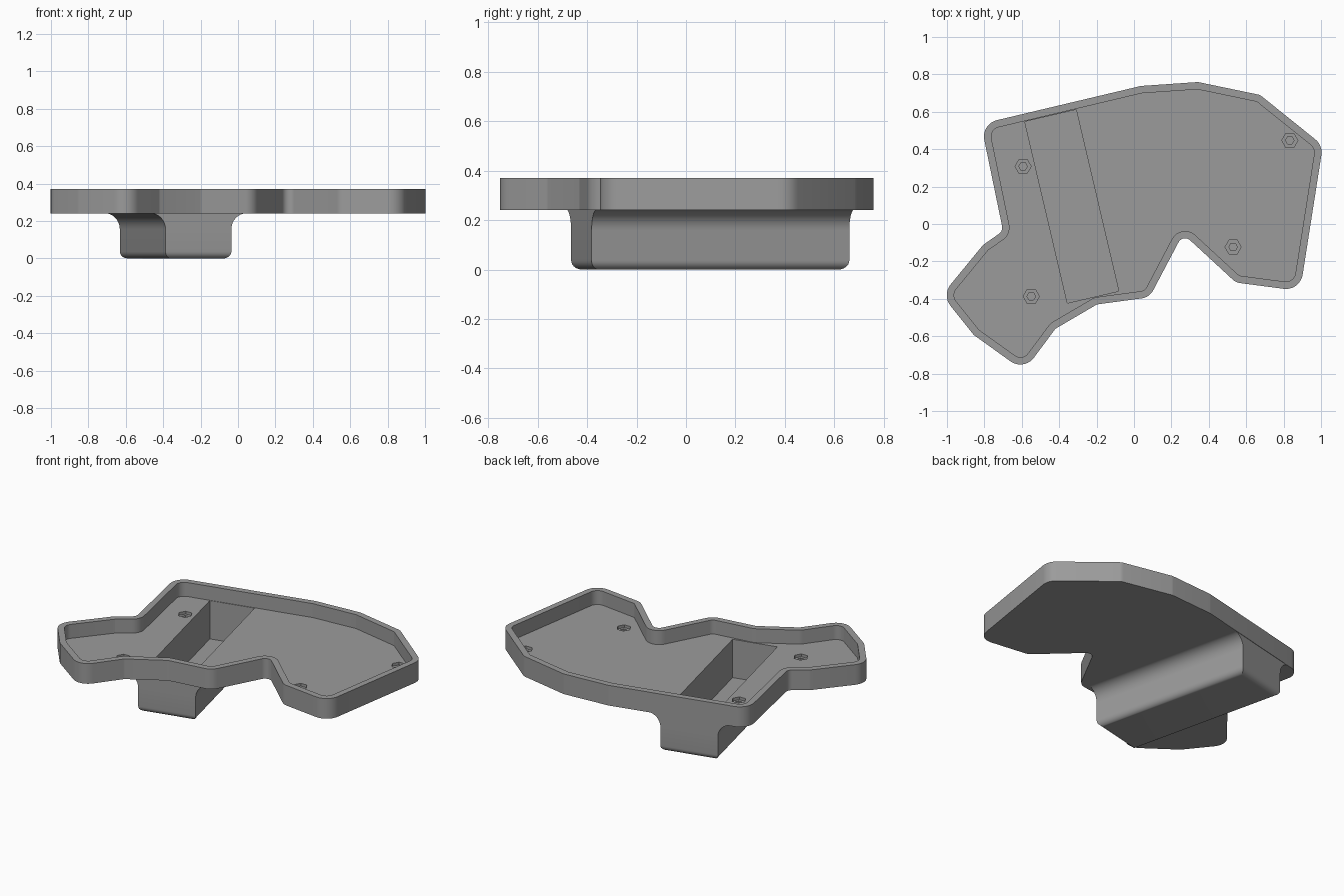
import bpy, bmesh, math
from mathutils import Vector

if "Cube" in bpy.data.objects:
    bpy.data.objects.remove(bpy.data.objects["Cube"])

grey = bpy.data.materials.new("plain grey")
grey.diffuse_color = (0.33, 0.33, 0.33, 1)
grey.use_nodes = True
grey.node_tree.nodes["Principled BSDF"].inputs["Base Color"].default_value = grey.diffuse_color

# Tray outline: sharp corner x, y and the outer corner radius (clockwise)
OUTLINE = [(-.818, .535, .09), (.037, .738, .03), (.342, .759, .03), (.674, .69, .05),
           (1.01, .42, .09), (.888, -.358, .09), (.545, -.313, .07), (.262, -.052, .04),
           (.083, -.392, .08), (-.198, -.43, .03), (-.42, -.56, .03), (-.588, -.786, .09),
           (-.856, -.594, .03), (-1.027, -.38, .09), (-.807, -.112, .04), (-.70, -.037, .04)]
WALL = 0.039
RIM_Z, BASE_Z, FLOOR_Z = 0.37, 0.24, 0.28


def rounded_outline(inset):
    """Inset the outline by mitring, then round every corner with an arc."""
    pts = [Vector(p[:2]) for p in reversed(OUTLINE)]
    radii = [p[2] for p in reversed(OUTLINE)]
    n, out = len(pts), []
    corners = []
    for i, p in enumerate(pts):
        a, b = (p - pts[i - 1]).normalized(), (pts[(i + 1) % n] - p).normalized()
        na, nb = Vector((-a.y, a.x)), Vector((-b.y, b.x))
        corners.append((p + (na + nb) * inset / (1 + na.dot(nb)), a, b))
    for (p, a, b), r in zip(corners, radii):
        cross = a.x * b.y - a.y * b.x
        side = 1 if cross > 0 else -1
        r = max(r - side * inset, 0.008)
        turn = math.acos(max(-1, min(1, a.dot(b))))
        start = p - a * r * math.tan(turn / 2)
        centre = start + Vector((-a.y, a.x)) * r * side
        steps = max(2, math.ceil(math.degrees(turn) / 11))
        for k in range(steps + 1):
            t = side * turn * k / steps
            d = start - centre
            out.append((centre.x + d.x * math.cos(t) - d.y * math.sin(t),
                        centre.y + d.x * math.sin(t) + d.y * math.cos(t)))
    return out


def loft(name, rings):
    """Closed solid through a stack of rings, each a list of 3D points."""
    bm = bmesh.new()
    layers = [[bm.verts.new(p) for p in ring] for ring in rings]
    n = len(layers[0])
    bm.faces.new(list(reversed(layers[0])))
    bm.faces.new(layers[-1])
    for lo, hi in zip(layers, layers[1:]):
        for i in range(n):
            j = (i + 1) % n
            bm.faces.new((lo[i], lo[j], hi[j], hi[i]))
    bmesh.ops.recalc_face_normals(bm, faces=bm.faces)
    mesh = bpy.data.meshes.new(name)
    bm.to_mesh(mesh)
    bm.free()
    mesh.materials.append(grey)
    ob = bpy.data.objects.new(name, mesh)
    bpy.context.collection.objects.link(ob)
    return ob


def prism(name, outline, z0, z1):
    return loft(name, [[(x, y, z) for x, y in outline] for z in (z0, z1)])


def combine(target, tool, operation):
    bpy.context.view_layer.objects.active = target
    mod = target.modifiers.new(operation.lower(), 'BOOLEAN')
    mod.operation, mod.solver, mod.object = operation, 'EXACT', tool
    bpy.ops.object.modifier_apply(modifier=mod.name)
    bpy.data.objects.remove(tool)


# Trough frame: u runs across it, v along it
ANGLE = math.radians(13.2)
U = Vector((math.cos(ANGLE), math.sin(ANGLE)))
V = Vector((-U.y, U.x))
CENTRE = Vector((-.333, .095))


def slot(u, front, back, z):
    corners = [(-u, front), (u, front), (u, back), (-u, back)]
    return [(*(CENTRE + U * a + V * b), z) for a, b in corners]


# Trough: rounded bottom edges, straight walls, long sides flaring into the tray
HALF, FRONT, BACK = 0.181, -0.532, 0.538
R, FLARE = 0.037, 0.085
rings = []
for k in range(8):
    t = math.pi / 2 * k / 7
    d = R * (1 - math.sin(t))
    rings.append(slot(HALF - d, FRONT + d, BACK - d, R * (1 - math.cos(t))))
for k in range(9):
    t = math.pi / 2 * k / 8
    rings.append(slot(HALF + FLARE * (1 - math.cos(t)), FRONT, BACK,
                      BASE_Z + 0.002 - FLARE + FLARE * math.sin(t)))
trough = loft("trough", rings)

# Tray body joined with the trough, then hollowed
tray = prism("tray", rounded_outline(0), BASE_Z, RIM_Z)
combine(tray, trough, 'UNION')
combine(tray, prism("tray_pocket", rounded_outline(WALL), FLOOR_Z, RIM_Z + .1), 'DIFFERENCE')
cavity = loft("trough_cavity", [slot(0.141, -.499, .497, z) for z in (0.033, FLOOR_Z + .02)])
combine(tray, cavity, 'DIFFERENCE')

# Stepped hexagonal screw recesses
for x, y in [(-.593, .308), (.833, .447), (.53, -.123), (-.549, -.387)]:
    for radius, depth in ((.043, .018), (.023, .034)):
        hexagon = [(x + radius * math.cos(math.pi * k / 3), y + radius * math.sin(math.pi * k / 3))
                   for k in range(6)]
        combine(tray, prism("recess", hexagon, FLOOR_Z - depth, FLOOR_Z + .02), 'DIFFERENCE')

bpy.ops.object.select_all(action='DESELECT')
tray.select_set(True)
bpy.context.view_layer.objects.active = tray
bpy.ops.object.shade_smooth_by_angle(angle=math.radians(25))
